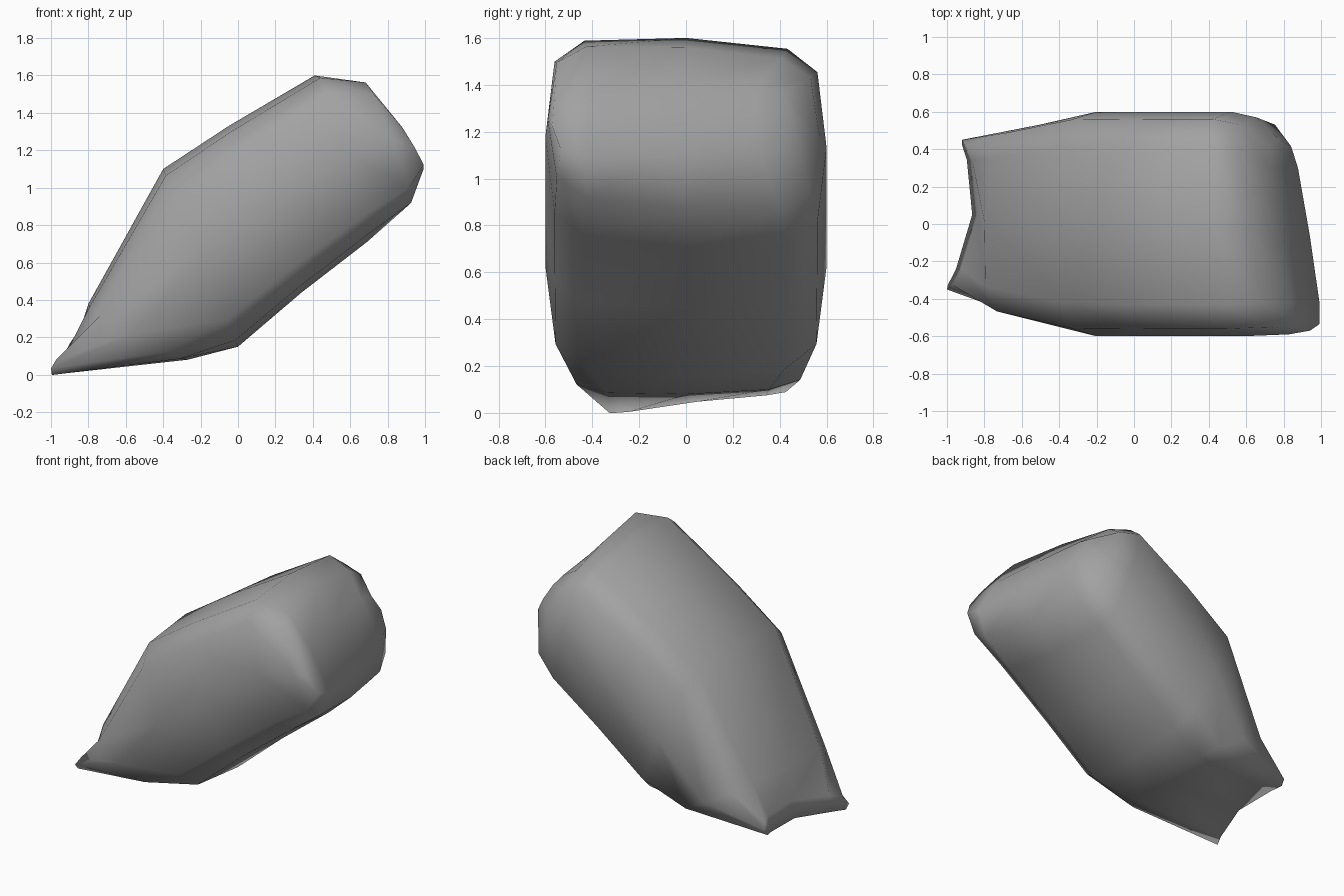
import bpy
import bmesh
import math

cube = bpy.data.objects.get("Cube")
if cube:
    bpy.data.objects.remove(cube, do_unlink=True)

# Stations along the leaning rock, from thin foot to blunt head: top x, top z,
# bottom x, bottom z, half width, centre y, x skew, z skew, rounding
STATIONS = [
    (-0.95, 0.13, -0.98, 0.02, 0.40, 0.05, 0.10, 0.12, 0.45),
    (-0.80, 0.38, -0.27, 0.08, 0.52, 0.01, 0.05, 0.02, 0.6),
    (-0.40, 1.10, 0.00, 0.15, 0.60, 0.00, 0.00, 0.00, 0.52),
    (-0.05, 1.33, 0.34, 0.44, 0.60, 0.00, 0.00, 0.00, 0.48),
    (0.41, 1.60, 0.69, 0.71, 0.60, 0.00, -0.05, -0.04, 0.47),
    (0.61, 1.56, 0.87, 0.87, 0.58, -0.01, -0.15, -0.06, 0.48),
    (0.77, 1.39, 0.93, 1.11, 0.51, -0.06, -0.16, 0.05, 0.5),
]
SIDES = 12


def soft(value, rounding):
    """Push a sine or cosine outward to square off the ring."""
    return math.copysign(abs(value) ** rounding, value) if abs(value) > 1e-6 else 0.0


def add_ring(bm, station, scoop):
    top_x, top_z, low_x, low_z, width, centre, skew_x, skew_z, rounding = station
    ring = []
    for i in range(SIDES):
        angle = math.tau * i / SIDES
        across = soft(math.cos(angle), rounding)
        rise = 0.5 + 0.5 * soft(math.sin(angle), rounding)
        y = centre + width * across
        dip = scoop * (1 - across * across)
        x = low_x + (top_x - low_x) * rise + skew_x * y + dip
        z = low_z + (top_z - low_z) * rise + skew_z * y + dip * 0.2
        ring.append(bm.verts.new((x, y, z)))
    return ring


def close_end(bm, ring):
    """Fill a ring with strips joining its upper and lower edges."""
    for i in range(SIDES // 2):
        corners = [ring[i], ring[i + 1], ring[-i - 1], ring[-i]]
        bm.faces.new(list(dict.fromkeys(corners)))


# Rock body lofted through the stations, with a scooped foot
bm = bmesh.new()
rings = [add_ring(bm, s, 0.11 if n == 0 else 0) for n, s in enumerate(STATIONS)]
for lower, upper in zip(rings, rings[1:]):
    for i in range(SIDES):
        j = (i + 1) % SIDES
        bm.faces.new((lower[i], lower[j], upper[j], upper[i]))
close_end(bm, rings[0])
close_end(bm, rings[-1])

bmesh.ops.recalc_face_normals(bm, faces=bm.faces)
for face in bm.faces:
    face.smooth = True
mesh = bpy.data.meshes.new("rock")
bm.to_mesh(mesh)
bm.free()
rock = bpy.data.objects.new("rock", mesh)
bpy.context.collection.objects.link(rock)

# Grey stone
stone = bpy.data.materials.new("grey_stone")
stone.use_nodes = True
colour = (0.36, 0.36, 0.36, 1)
stone.diffuse_color = colour
stone.node_tree.nodes["Principled BSDF"].inputs["Base Color"].default_value = colour
mesh.materials.append(stone)
